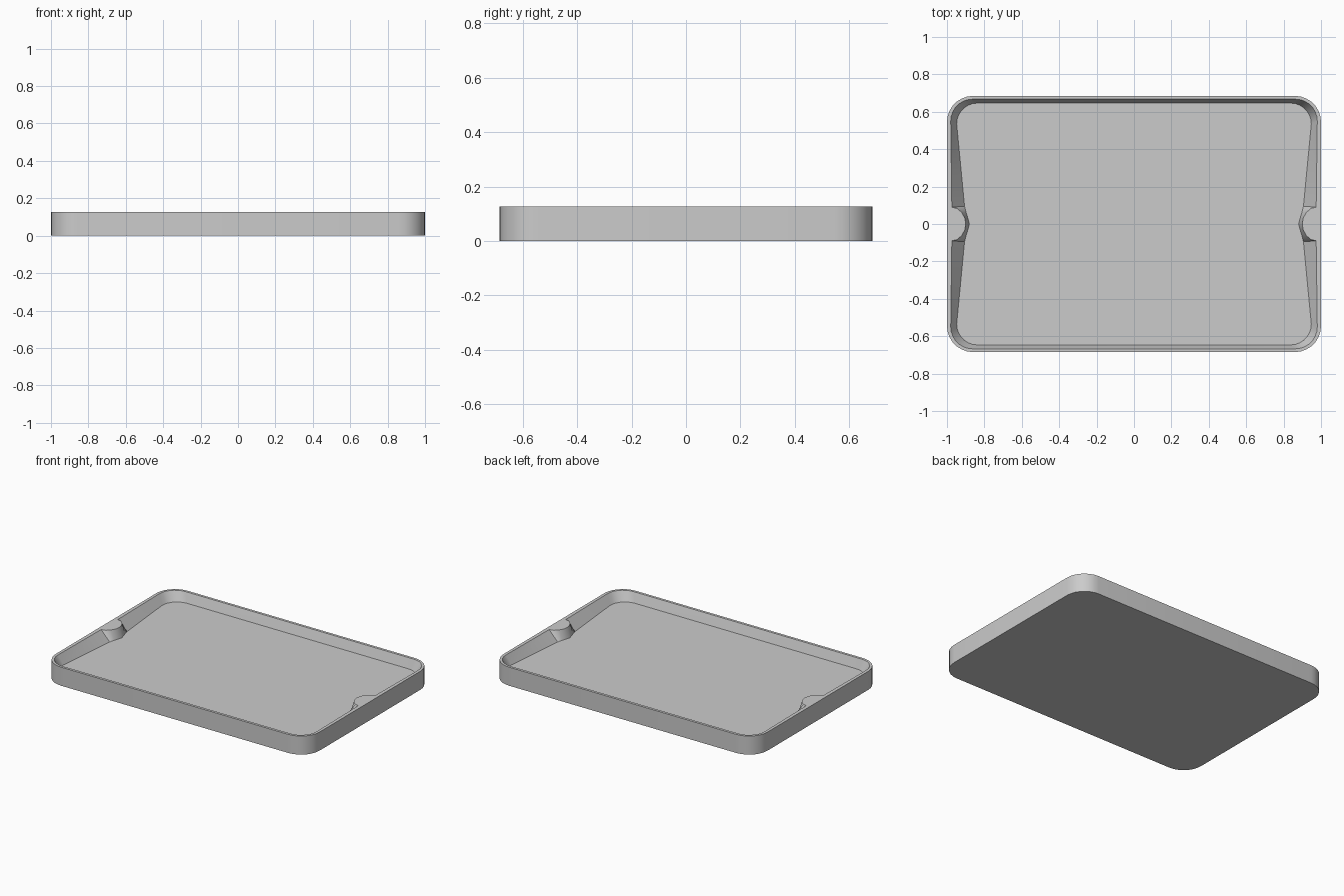
import bpy, bmesh
from math import sin, cos, pi

if "Cube" in bpy.data.objects:
    bpy.data.objects.remove(bpy.data.objects["Cube"])

HEIGHT, FLOOR = 0.127, 0.062
SEG = 7


def arc(cx, cy, rx, ry):
    return [(cx + rx * cos(i * pi / 2 / SEG), cy + ry * sin(i * pi / 2 / SEG))
            for i in range(SEG + 1)]


def mirror4(q):
    """Quarter outline (first point on y = 0) to a full closed loop."""
    half = q + [(-x, y) for x, y in reversed(q)]
    return half + [(x, -y) for x, y in reversed(half[1:-1])]


# Matching quarter outlines: outer wall, inner rim with grip tab, floor edge
outer = mirror4([(1, 0), (1, .03), (1, .06), (1, .08), (1, .09)]
                + arc(.86, .545, .14, .14))
rim = mirror4([(.90, 0), (.904, .03), (.92, .06), (.945, .083), (.974, .09)]
              + arc(.865, .55, .115, .117))
floor = mirror4([(.88, 0), (.888, .03), (.897, .06), (.903, .083), (.906, .095)]
                + arc(.84, .535, .108, .111))

# Tray body: stacked loops bridged with quads and capped
bm = bmesh.new()
loops = [[bm.verts.new((x, y, z)) for x, y in pts]
         for pts, z in ((outer, 0), (outer, HEIGHT), (rim, HEIGHT), (floor, FLOOR))]
n = len(outer)
for a, b in zip(loops, loops[1:]):
    for i in range(n):
        j = (i + 1) % n
        bm.faces.new((a[i], a[j], b[j], b[i]))
bm.faces.new(loops[0][::-1])
bm.faces.new(loops[-1])
bmesh.ops.recalc_face_normals(bm, faces=bm.faces)
mesh = bpy.data.meshes.new("tray")
bm.to_mesh(mesh)
bm.free()
tray = bpy.data.objects.new("tray", mesh)
bpy.context.collection.objects.link(tray)
bpy.context.view_layer.objects.active = tray
tray.select_set(True)
bpy.ops.object.shade_smooth_by_angle(angle=0.5)
